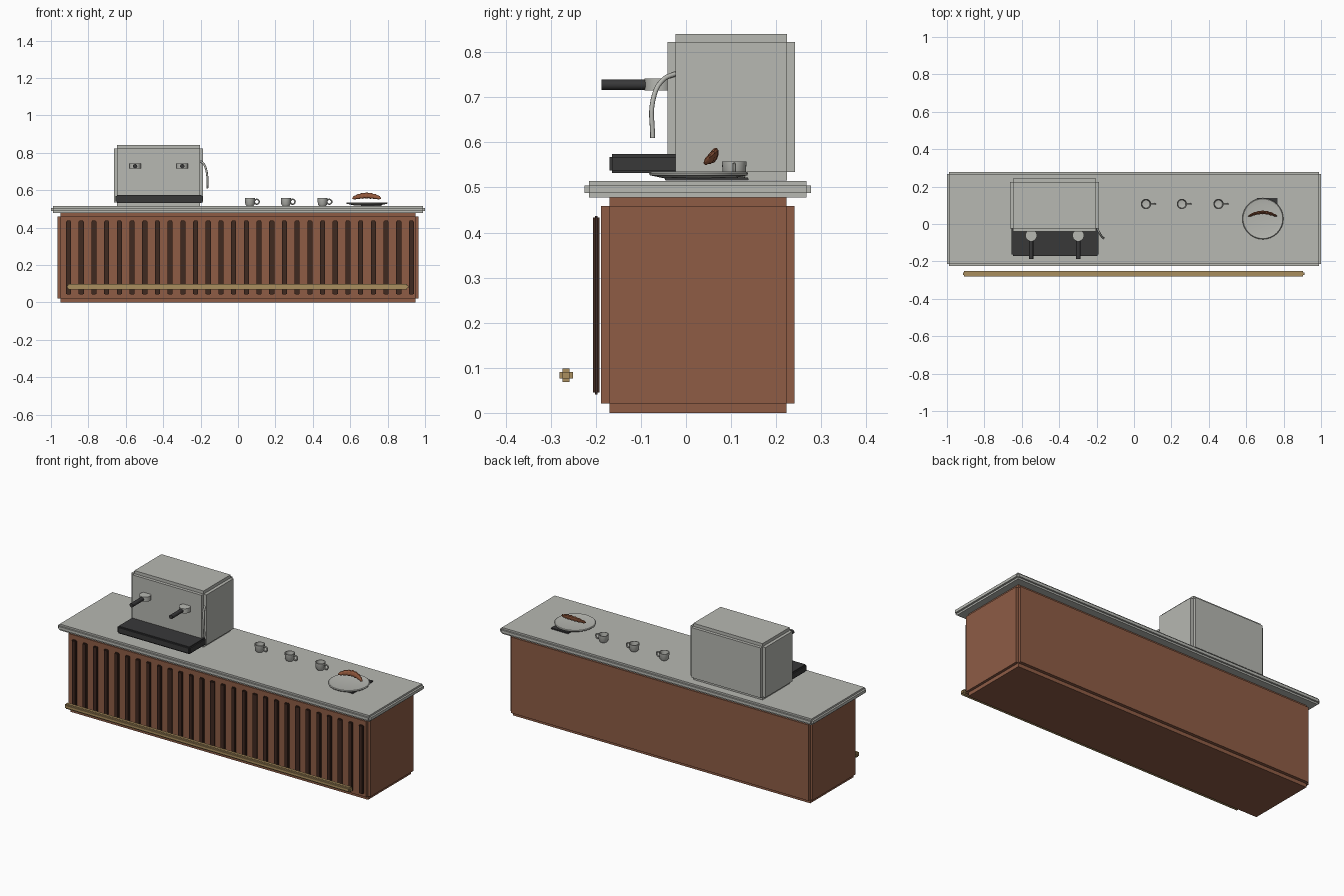
import bpy, bmesh, math
from mathutils import Matrix, Vector

if "Cube" in bpy.data.objects:
    bpy.data.objects.remove(bpy.data.objects["Cube"])


def material(name, rgb):
    m = bpy.data.materials.new(name)
    lin = [(c / 255 / 12.92) if c < 11 else ((c / 255 + 0.055) / 1.055) ** 2.4 for c in rgb]
    m.diffuse_color = (*lin, 1)
    m.use_nodes = True
    m.node_tree.nodes["Principled BSDF"].inputs["Base Color"].default_value = m.diffuse_color
    return m


WOOD = material("warm wood", (142, 92, 69))
SLAT = material("dark wood", (64, 41, 32))
STEEL = material("pale grey", (183, 184, 178))
DARK = material("charcoal", (56, 56, 57))
BRASS = material("brass", (170, 142, 95))
PASTRY = material("baked pastry", (146, 88, 60))


def finish(name, bm, mat, smooth=False):
    bmesh.ops.recalc_face_normals(bm, faces=bm.faces)
    me = bpy.data.meshes.new(name)
    bm.to_mesh(me)
    bm.free()
    me.materials.append(mat)
    ob = bpy.data.objects.new(name, me)
    bpy.context.collection.objects.link(ob)
    if smooth:
        bpy.ops.object.select_all(action='DESELECT')
        ob.select_set(True)
        bpy.context.view_layer.objects.active = ob
        bpy.ops.object.shade_smooth_by_angle(angle=math.radians(40))
    return ob


def stepped_box(name, lo, hi, inset, mat):
    """Box with notched edges: three crossing boxes, each full size on one axis."""
    bm = bmesh.new()
    for axis in range(3):
        a = [v if i == axis else v + inset[i] for i, v in enumerate(lo)]
        b = [v if i == axis else v - inset[i] for i, v in enumerate(hi)]
        size = [q - p for p, q in zip(a, b)]
        mid = [(p + q) / 2 for p, q in zip(a, b)]
        bmesh.ops.create_cube(bm, size=1, matrix=Matrix.Translation(mid) @ Matrix.Diagonal((*size, 1)))
    return finish(name, bm, mat)


def lathe(bm, profile, centre, steps=24):
    """Spin a (radius, height) profile around a vertical axis."""
    rings = []
    for r, z in profile:
        if r == 0:
            rings.append([bm.verts.new((centre[0], centre[1], z))] * steps)
        else:
            rings.append([bm.verts.new((centre[0] + r * math.cos(2 * math.pi * i / steps),
                                        centre[1] + r * math.sin(2 * math.pi * i / steps), z))
                          for i in range(steps)])
    for a, b in zip(rings, rings[1:]):
        for i in range(steps):
            j = (i + 1) % steps
            bm.faces.new(list(dict.fromkeys((a[i], a[j], b[j], b[i]))))


def tube(name, points, radius, mat):
    """Smooth round tube through the points."""
    cu = bpy.data.curves.new(name, 'CURVE')
    cu.dimensions = '3D'
    cu.bevel_depth = radius
    cu.bevel_resolution = 2
    cu.use_fill_caps = True
    cu.resolution_u = 6
    sp = cu.splines.new('BEZIER')
    sp.bezier_points.add(len(points) - 1)
    for bp, p in zip(sp.bezier_points, points):
        bp.co = p
        bp.handle_left_type = bp.handle_right_type = 'AUTO'
    cu.materials.append(mat)
    ob = bpy.data.objects.new(name, cu)
    bpy.context.collection.objects.link(ob)


# Counter body, worktop and foot rail
stepped_box("counter_body", (-0.965, -0.188, 0), (0.965, 0.241, 0.48), (0.015, 0.018, 0.021), WOOD)
stepped_box("worktop", (-1, -0.225, 0.478), (1, 0.277, 0.514), (0.011, 0.01, 0.01), STEEL)
stepped_box("foot_rail", (-0.915, -0.281, 0.069), (0.911, -0.251, 0.098), (0.007, 0.007, 0.007), BRASS)

# Vertical front slats
for i in range(28):
    x = -0.906 + 0.0679 * i
    stepped_box(f"slat_{i + 1}", (x - 0.0135, -0.206, 0.041), (x + 0.0135, -0.192, 0.437),
                (0.004, 0.004, 0.004), SLAT)

# Coffee machine and drip tray
stepped_box("machine_body", (-0.664, -0.041, 0.516), (-0.186, 0.242, 0.841), (0.018, 0.018, 0.018), STEEL)
stepped_box("drip_tray", (-0.654, -0.17, 0.532), (-0.19, -0.01, 0.574), (0.006, 0.006, 0.006), DARK)

# Brewing heads with handles
for side, x in (("left", -0.55), ("right", -0.298)):
    bm = bmesh.new()
    lathe(bm, [(0, 0.715), (0.031, 0.715), (0.031, 0.742), (0, 0.742)], (x, -0.061))
    finish(f"brew_head_{side}", bm, STEEL, True)
    bm = bmesh.new()
    bmesh.ops.create_cone(bm, cap_ends=True, segments=16, radius1=0.0115, radius2=0.0115, depth=0.105,
                          matrix=Matrix.Translation((x, -0.1345, 0.728)) @ Matrix.Rotation(math.pi / 2, 4, 'X'))
    finish(f"brew_handle_{side}", bm, DARK, True)

# Steam wand
tube("steam_wand", [(-0.2, -0.018, 0.754), (-0.182, -0.052, 0.738), (-0.167, -0.073, 0.695),
                    (-0.163, -0.074, 0.61)], 0.0055, STEEL)

# Cups with ring handles
for n, x in enumerate((0.064, 0.256, 0.452)):
    bm = bmesh.new()
    lathe(bm, [(0, 0.516), (0.019, 0.516), (0.025, 0.525), (0.0275, 0.558),
               (0.024, 0.558), (0.021, 0.527), (0, 0.523)], (x, 0.107))
    finish(f"cup_{n + 1}", bm, STEEL, True)
    bm = bmesh.new()
    rings = []
    for i in range(16):
        a = 2 * math.pi * i / 16
        rings.append([])
        for j in range(8):
            b = 2 * math.pi * j / 8
            r = 0.013 + 0.004 * math.cos(b)
            rings[-1].append(bm.verts.new((x + 0.036 + r * math.cos(a), 0.107 + 0.004 * math.sin(b),
                                           0.538 + r * math.sin(a))))
    for i in range(16):
        p, q = rings[i], rings[(i + 1) % 16]
        for j in range(8):
            k = (j + 1) % 8
            bm.faces.new((p[j], p[k], q[k], q[j]))
    finish(f"cup_handle_{n + 1}", bm, STEEL, True)

# Plate with a raised rim
bm = bmesh.new()
lathe(bm, [(0, 0.519), (0.07, 0.519), (0.108, 0.527), (0.11, 0.532), (0.106, 0.535),
           (0.08, 0.531), (0, 0.531)], (0.689, 0.028), 32)
finish("plate", bm, STEEL, True)

# Flat dark pad partly under the plate
stepped_box("dark_pad", (0.656, -0.047, 0.515), (0.768, 0.139, 0.522), (0.002, 0.002, 0.002), DARK)

# Crescent pastry: tapered rolls along a leaning arch
bm = bmesh.new()
count = 7
rings = []
for i in range(count * 2 + 1):
    t = -1 + i / count
    bulge = math.sqrt(max(0, 1 - t * t))
    size = (0.15 + 0.85 * bulge) * (0.8 if i % 2 == 0 else 1.0)
    c = Vector((0.688 + 0.077 * t, 0.04 + 0.022 * (1 - t * t), 0.555 + 0.016 * (1 - t * t)))
    out = Vector((0.35 * t, 0.3, 0.9)).normalized()
    across = Vector((0.25 * t, 0.95, -0.35)).normalized()
    rings.append([bm.verts.new(c + out * 0.018 * size * math.cos(a) + across * 0.0095 * size * math.sin(a))
                  for a in (2 * math.pi * k / 10 for k in range(10))])
for a, b in zip(rings, rings[1:]):
    for k in range(10):
        j = (k + 1) % 10
        bm.faces.new((a[k], a[j], b[j], b[k]))
bm.faces.new(rings[0])
bm.faces.new(rings[-1])
finish("pastry", bm, PASTRY)
